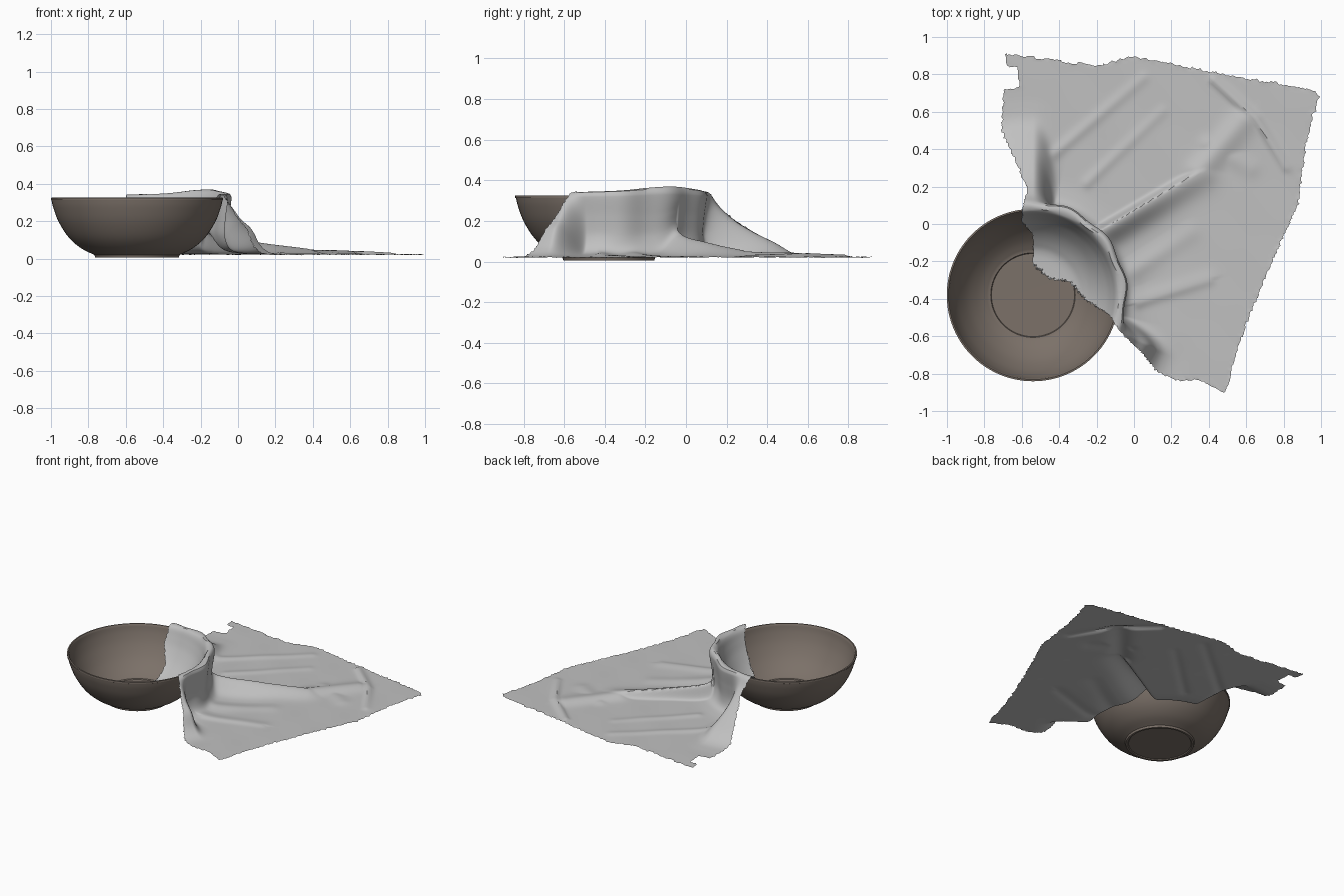
import bpy, bmesh, math, random
from mathutils import Vector

if "Cube" in bpy.data.objects:
    bpy.data.objects.remove(bpy.data.objects["Cube"])
random.seed(4)
CX, CY = -0.54, -0.38            # bowl centre


def material(name, rgb):
    m = bpy.data.materials.new(name)
    m.diffuse_color = (*rgb, 1)
    m.use_nodes = True
    m.node_tree.nodes["Principled BSDF"].inputs["Base Color"].default_value = m.diffuse_color
    return m


def make_object(name, bm, mat):
    me = bpy.data.meshes.new(name)
    bm.to_mesh(me)
    bm.free()
    ob = bpy.data.objects.new(name, me)
    bpy.context.collection.objects.link(ob)
    me.materials.append(mat)
    bpy.ops.object.select_all(action='DESELECT')
    ob.select_set(True)
    bpy.context.view_layer.objects.active = ob
    bpy.ops.object.shade_smooth_by_angle(angle=math.radians(40))
    return ob


def catmull(pts, i, t):
    p0, p1 = pts[max(i - 1, 0)], pts[i]
    p2, p3 = pts[i + 1], pts[min(i + 2, len(pts) - 1)]
    return tuple(0.5 * (2 * b + (c - a) * t + (2 * a - 5 * b + 4 * c - d) * t * t
                        + (3 * b - a - 3 * c + d) * t ** 3)
                 for a, b, c, d in zip(p0, p1, p2, p3))


def curve(pts, n):
    out = [catmull(pts, i, k / n) for i in range(len(pts) - 1) for k in range(n)]
    return out + [pts[-1]]


def smooth(a, b, x):
    t = min(1, max(0, (x - a) / (b - a)))
    return t * t * (3 - 2 * t)


brown = material("bowl brown", (0.20, 0.165, 0.14))
grey = material("cloth grey", (0.53, 0.53, 0.53))

# Bowl: one turned profile, from the foot up the outside and down the inside
outer = [(.232, .022), (.30, .056), (.365, .113), (.418, .195), (.447, .27), (.457, .312)]
inner = [(.447, .318), (.435, .27), (.405, .2), (.352, .122), (.29, .065), (.236, .034)]
profile = ([(0, .012), (.205, .012), (.21, .006), (.224, .006), (.228, .02)] + curve(outer, 4)
           + [(.461, .314), (.461, .325), (.452, .326)] + curve(inner, 4)
           + [(.226, .033), (.222, .027), (0, .026)])
bm = bmesh.new()
vs = [bm.verts.new((CX + r, CY, z)) for r, z in profile]
edges = [bm.edges.new(p) for p in zip(vs, vs[1:])]
bmesh.ops.spin(bm, geom=vs + edges, cent=(CX, CY, 0), axis=(0, 0, 1),
               angle=2 * math.pi, steps=96)
bmesh.ops.remove_doubles(bm, verts=bm.verts, dist=1e-4)
bmesh.ops.recalc_face_normals(bm, faces=bm.faces)
make_object("bowl", bm, brown)

# Cloth: radial section from inside the bowl, over the rim, down to the floor
inside = [(.1, .045), (.22, .05), (.28, .08), (.34, .135), (.392, .21), (.422, .275),
          (.44, .32), (.455, .338), (.48, .342), (.5, .325)]
far = [(1.2, .022), (1.55, .022), (1.95, .022)]
hang = inside + [(.487, .22), (.482, .12), (.51, .05), (.58, .028), (.72, .022), (.95, .022)] + far
slope_back = inside + [(.54, .27), (.62, .2), (.72, .14), (.82, .09), (.92, .035), (1.02, .022)] + far
slope_front = inside + [(.55, .27), (.6, .21), (.66, .16), (.72, .07), (.8, .025), (.95, .022)] + far

# Outline of the cloth seen from above, with its torn notch
outline = [(-.13, -.49), (-.09, -.56), (-.03, -.62), (.05, -.70), (.11, -.78), (.22, -.84),
           (.36, -.84), (.49, -.91), (.60, -.55), (.72, -.25), (.88, .1), (.92, .4),
           (.995, .70), (.9, .735), (.5, .80), (.2, .86), (0, .9), (-.2, .85), (-.69, .915),
           (-.69, .84), (-.62, .84), (-.62, .73), (-.70, .72), (-.71, .5), (-.63, .32),
           (-.57, .18), (-.60, .09), (-.60, .01), (-.54, -.06), (-.54, -.23), (-.44, -.30),
           (-.35, -.31), (-.27, -.40)]


def within(x, y):
    hit = False
    for (x1, y1), (x2, y2) in zip(outline, outline[1:] + outline[:1]):
        if (y1 > y) != (y2 > y) and x < x1 + (y - y1) * (x2 - x1) / (y2 - y1):
            hit = not hit
    return hit


# Folds: start, end, height at each end, width on left and right
folds = [((-.17, -.03), (.35, .28), .11, .035, .02, .085),
         ((.35, .28), (.58, .55), .03, .022, .06, .07),
         ((.42, .77), (.65, .56), .016, .022, .03, .018),
         ((.65, .56), (.81, .3), .022, .010, .03, .018),
         ((.4, .42), (.62, .3), .014, .008, .05, .05),
         ((-.42, .38), (.05, .78), .010, .006, .03, .03),
         ((-.25, .22), (.15, .6), .008, .005, .03, .03),
         ((.02, -.42), (.4, -.3), .012, .008, .05, .03),
         ((.0, -.25), (.3, -.05), .012, .006, .05, .05)]


def fold_height(x, y):
    total = 0
    for (ax, ay), (bx, by), h0, h1, wl, wr in folds:
        dx, dy = bx - ax, by - ay
        t = min(1, max(0, ((x - ax) * dx + (y - ay) * dy) / (dx * dx + dy * dy)))
        ox, oy = x - ax - t * dx, y - ay - t * dy
        w = wl if dx * oy - dy * ox > 0 else wr
        total = max(total, (h0 + (h1 - h0) * t) * math.exp(-(ox * ox + oy * oy) / (w * w)))
    return total


samples = []
for i in range(len(hang) - 1):
    n = max(2, math.ceil(math.dist(hang[i], hang[i + 1]) / .014))
    samples += [(i, k / n) for k in range(n)]

bm = bmesh.new()
COLS = 260
grid = []
for c in range(COLS + 1):
    deg = -36 + 142 * c / COLS
    a = math.radians(deg)
    wb, wf = smooth(76, 90, deg), smooth(-13, -24, deg)
    column = []
    for i, t in samples:
        p = Vector(catmull(hang, i, t))
        p = p.lerp(Vector(catmull(slope_back, i, t)), wb)
        p = p.lerp(Vector(catmull(slope_front, i, t)), wf)
        r, z = p
        # lifted rim and rippled hanging wall
        z += .028 * math.exp(-((deg - 38) / 28) ** 2) * math.exp(-((r - .475) / .03) ** 2) * smooth(.25, .33, z)
        if r > .46:
            r += .008 * math.sin(deg * .21) * smooth(.02, .15, z)
        x, y = CX + r * math.cos(a), CY + r * math.sin(a)
        if r > .47:
            z += fold_height(x, y) * max(0, 1 - z / .3)
            z += .0012 * math.sin(17 * x + 9 * y) * math.sin(11 * y - 6 * x)
        column.append(bm.verts.new((x, y, z)))
    grid.append(column)
for c in range(COLS):
    for k in range(len(samples) - 1):
        q = (grid[c][k], grid[c + 1][k], grid[c + 1][k + 1], grid[c][k + 1])
        mx, my = sum(v.co.x for v in q) / 4, sum(v.co.y for v in q) / 4
        if within(mx, my):
            bm.faces.new(q[::-1])
bmesh.ops.delete(bm, geom=[v for v in bm.verts if not v.link_faces], context='VERTS')
# Soft, slightly frayed hem
hem = [v for v in bm.verts if v.is_boundary]
for _ in range(2):
    bmesh.ops.smooth_vert(bm, verts=hem, factor=.5, use_axis_x=True, use_axis_y=True, use_axis_z=True)
for v in hem:
    v.co += Vector((random.uniform(-.004, .004), random.uniform(-.004, .004), random.uniform(-.003, .003)))
make_object("draped_cloth", bm, grey)
